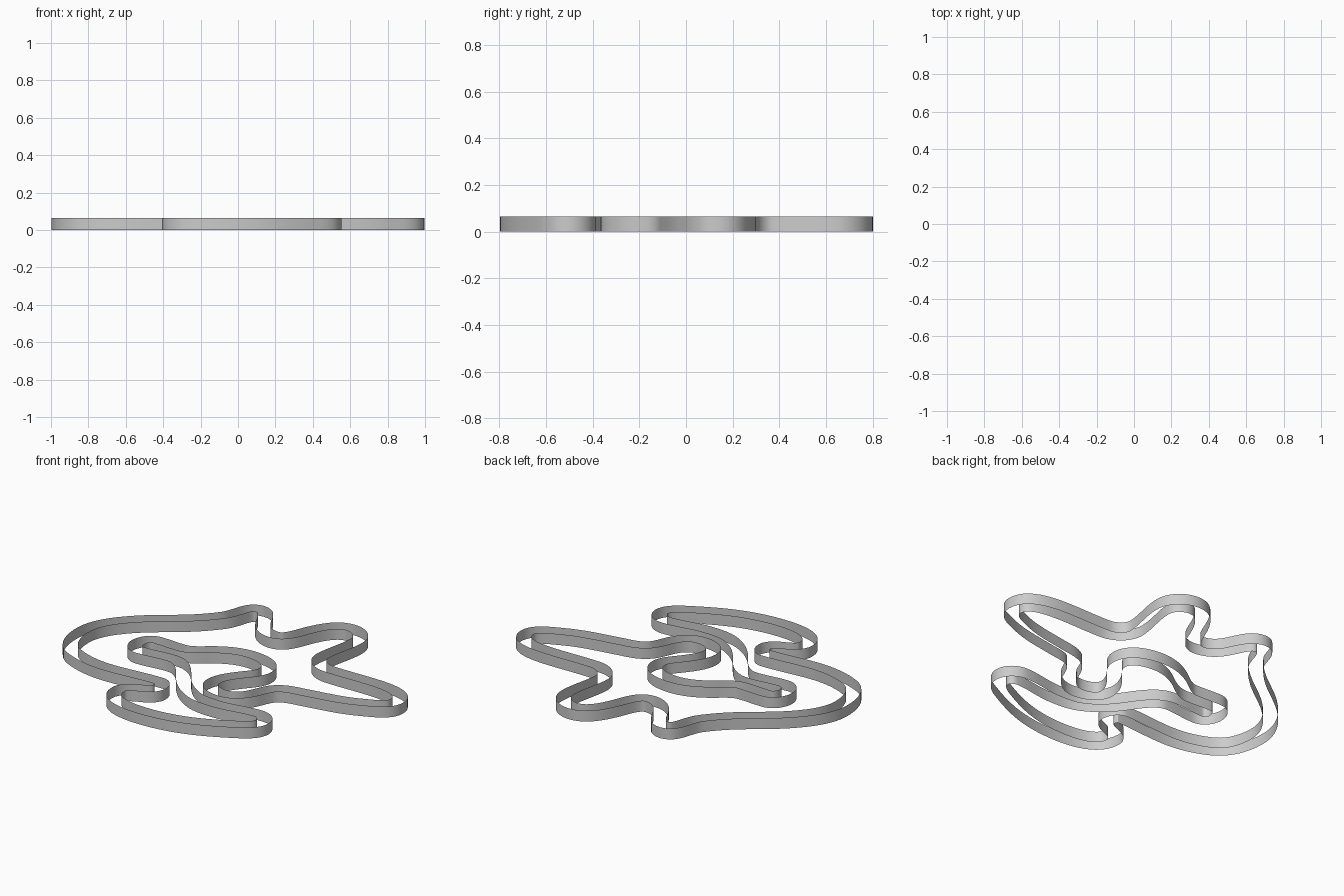
import bpy
import bmesh
from math import radians, cos
from mathutils import Vector
from mathutils.geometry import interpolate_bezier

HEIGHT = 0.065
HALF_WIDTH = 0.041
STEPS = 12

# Centre line of the circuit: x, y, heading in degrees
STATIONS = [
    (-0.957, -0.10, 90), (-0.80, 0.185, 43), (-0.60, 0.34, 38), (-0.44, 0.50, 53),
    (-0.33, 0.675, 0), (-0.19, 0.505, -52), (-0.075, 0.447, 0), (0.045, 0.60, 66),
    (0.21, 0.76, 0), (0.335, 0.64, -90), (0.295, 0.38, -93), (0.42, 0.258, -3),
    (0.72, 0.257, -2), (0.955, 0.135, -90), (0.80, 0.01, -157), (0.50, -0.06, -170),
    (0.31, -0.13, -125), (0.27, -0.21, -112), (0.13, -0.325, 180), (-0.003, -0.23, 90),
    (0.07, -0.08, 51), (0.148, 0.05, 90), (-0.04, 0.17, 180), (-0.24, 0.10, -145),
    (-0.39, 0.023, 180), (-0.55, 0.03, 180), (-0.623, -0.055, -90), (-0.555, -0.13, 0),
    (-0.36, -0.115, 0), (-0.17, -0.27, -56), (0.01, -0.43, -25), (0.18, -0.456, 0),
    (0.43, -0.427, 0), (0.512, -0.50, -90), (0.40, -0.615, -152), (0.15, -0.722, -164),
    (-0.10, -0.756, 180), (-0.365, -0.61, 90), (-0.28, -0.527, 20), (-0.20, -0.455, 90),
    (-0.25, -0.392, 180), (-0.57, -0.41, 180), (-0.84, -0.345, 152),
]


def heading_vector(degrees):
    return Vector((cos(radians(degrees)), cos(radians(degrees - 90)), 0))


def centre_line():
    """Join the stations with arc-like Bezier spans into one closed loop."""
    points = []
    for i, (x, y, heading) in enumerate(STATIONS):
        nx, ny, next_heading = STATIONS[(i + 1) % len(STATIONS)]
        start, end = Vector((x, y, 0)), Vector((nx, ny, 0))
        d0, d1 = heading_vector(heading), heading_vector(next_heading)
        reach = (end - start).length / (3 * cos(d0.angle(d1) / 4) ** 2)
        span = interpolate_bezier(start, start + d0 * reach, end - d1 * reach, end, STEPS + 1)
        points.extend(span[:-1])
    return points


def offset_loop(points, distance):
    """Offset sideways, dropping points that fold over in tight bends."""
    loop = []
    for i, p in enumerate(points):
        along = (points[(i + 1) % len(points)] - points[i - 1]).normalized()
        q = p + Vector((-along.y, along.x, 0)) * distance
        if min((q - c).length for c in points) > abs(distance) * 0.97:
            loop.append(q)
    return loop


def make_wall(name, loop, flip):
    """Open vertical ribbon standing on a closed loop."""
    bm = bmesh.new()
    base = [bm.verts.new(p) for p in loop]
    edges = [bm.edges.new((base[i - 1], base[i])) for i in range(len(base))]
    raised = bmesh.ops.extrude_edge_only(bm, edges=edges)["geom"]
    top = [g for g in raised if isinstance(g, bmesh.types.BMVert)]
    bmesh.ops.translate(bm, verts=top, vec=(0, 0, HEIGHT))
    # Face the ribbon away from the track
    bm.faces.ensure_lookup_table()
    bm.normal_update()
    face = bm.faces[0]
    side = Vector((loop[0].y - loop[-1].y, loop[-1].x - loop[0].x, 0))
    if (face.normal.dot(side) > 0) != flip:
        bmesh.ops.reverse_faces(bm, faces=bm.faces[:])
    for f in bm.faces:
        f.smooth = True
    mesh = bpy.data.meshes.new(name)
    bm.to_mesh(mesh)
    bm.free()
    wall = bpy.data.objects.new(name, mesh)
    bpy.context.collection.objects.link(wall)
    return wall


cube = bpy.data.objects.get("Cube")
if cube:
    bpy.data.objects.remove(cube, do_unlink=True)

# Outer and inner walls of the circuit
path = centre_line()
make_wall("outer_wall", offset_loop(path, HALF_WIDTH), False)
make_wall("inner_wall", offset_loop(path, -HALF_WIDTH), True)
